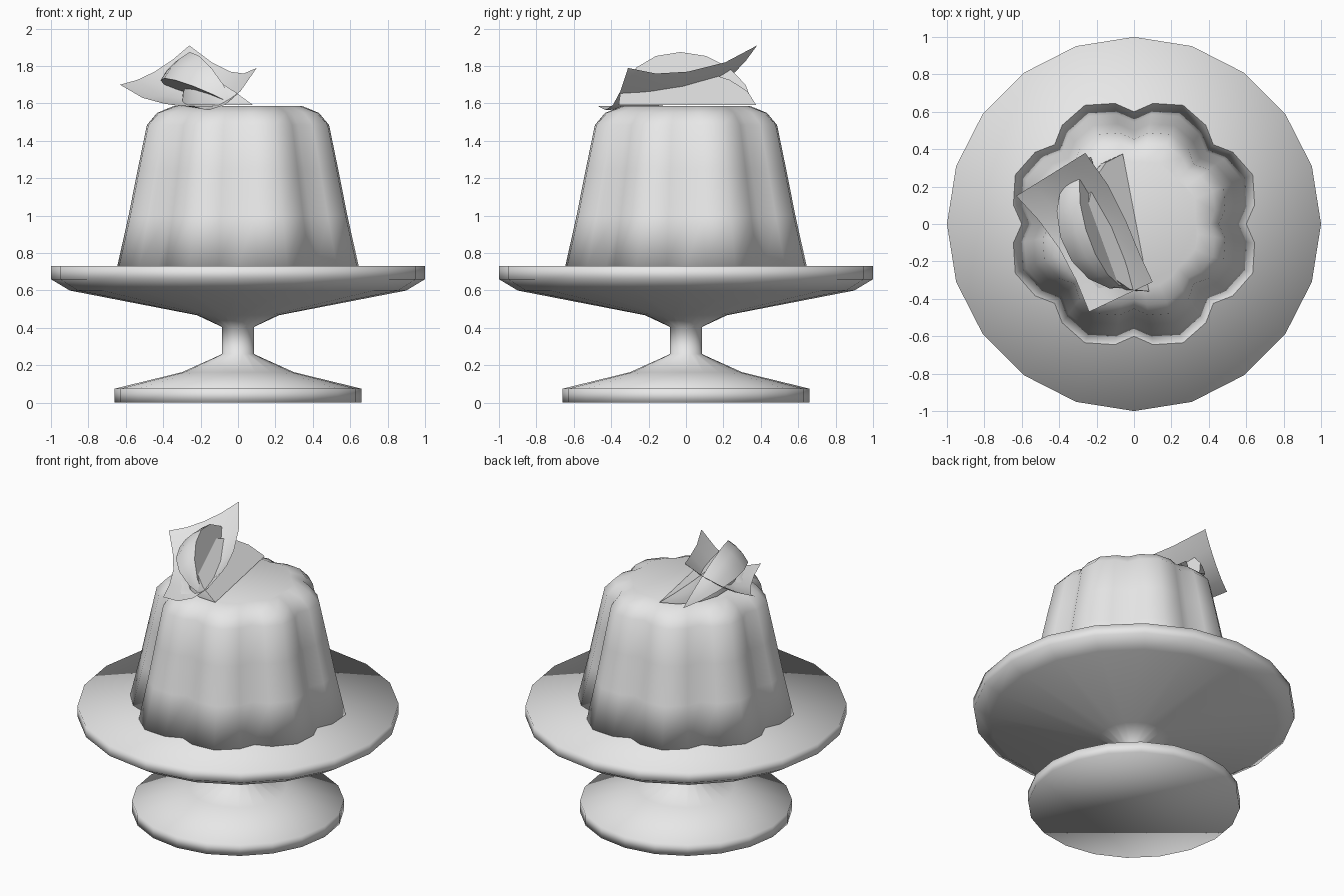
import bpy, bmesh, math
from mathutils import Vector

if "Cube" in bpy.data.objects:
    bpy.data.objects.remove(bpy.data.objects["Cube"])

grey = bpy.data.materials.new("plain_grey")
grey.diffuse_color = (0.8, 0.8, 0.8, 1)
grey.use_nodes = True
grey.node_tree.nodes["Principled BSDF"].inputs["Base Color"].default_value = grey.diffuse_color


def finish(name, bm, angle=180, recalc=True):
    """Turn a bmesh into a smooth shaded object."""
    if recalc:
        bmesh.ops.recalc_face_normals(bm, faces=bm.faces)
    me = bpy.data.meshes.new(name)
    bm.to_mesh(me)
    bm.free()
    me.materials.append(grey)
    ob = bpy.data.objects.new(name, me)
    bpy.context.collection.objects.link(ob)
    bpy.ops.object.select_all(action='DESELECT')
    ob.select_set(True)
    bpy.context.view_layer.objects.active = ob
    if angle < 180:
        bpy.ops.object.shade_smooth_by_angle(angle=math.radians(angle))
    else:
        bpy.ops.object.shade_smooth()
    return ob


def loft(bm, rings, closed=True):
    """Bridge rows of points with quads and return the rows of vertices."""
    rows = [[bm.verts.new(p) for p in ring] for ring in rings]
    for a, b in zip(rows, rows[1:]):
        n = len(a)
        for i in range(n if closed else n - 1):
            j = (i + 1) % n
            bm.faces.new((a[i], a[j], b[j], b[i]))
    return rows


def polar(r, angle, z):
    return Vector((r * math.cos(angle), r * math.sin(angle), z))


# cake stand: turned foot, stem and plate
profile = [(0.66, 0), (0.66, 0.075), (0.30, 0.163), (0.085, 0.26), (0.085, 0.405),
           (0.22, 0.468), (0.90, 0.60), (1.0, 0.66), (1.0, 0.73)]
SIDES = 20
bm = bmesh.new()
rows = loft(bm, [[polar(r, math.tau * i / SIDES, z) for i in range(SIDES)] for r, z in profile])
bm.faces.new(rows[0])
centre = bm.verts.new((0, 0, 0.73))
for i in range(SIDES):
    bm.faces.new((rows[-1][i], rows[-1][(i + 1) % SIDES], centre))
finish("cake_stand", bm)

# pudding: eight moulded lobes, tapering upward with a rounded shoulder
lobe = [(0, 0.60), (9, 0.653), (22.5, 0.687), (36, 0.653)]
levels = [(0.732, 1, 1), (1.0, 0.907, 1), (1.25, 0.83, 1), (1.485, 0.755, 1),
          (1.55, 0.67, 0.85), (1.587, 0.53, 0.5)]
bm = bmesh.new()
rows = loft(bm, [[polar(s * (0.65 + (r - 0.65) * f), math.radians(45 * k + a), z)
                  for k in range(8) for a, r in lobe] for z, s, f in levels])
bm.faces.new(rows[0])
bm.faces.new(rows[-1])
finish("pudding", bm)


def fruit_slice(name, tip_a, tip_b, low, high):
    """Wedge of a round fruit between two tips; low and high are its tilt in degrees."""
    a, b = Vector(tip_a), Vector(tip_b)
    mid, axis = (a + b) / 2, (b - a) / 2
    side = Vector((-axis.y, axis.x, 0)).normalized()
    bm = bmesh.new()
    va, vb, steps = bm.verts.new(a), bm.verts.new(b), 8
    core = [bm.verts.new(mid + axis * -math.cos(math.pi * i / steps)) for i in range(1, steps)]
    arcs = []
    for k in range(4):
        t = math.radians(low + (high - low) * k / 3)
        out = (side * math.cos(t) + Vector((0, 0, math.sin(t)))) * 0.315
        arcs.append([bm.verts.new(mid + axis * -math.cos(math.pi * i / steps)
                                  + out * math.sin(math.pi * i / steps)) for i in range(1, steps)])
    loop = [core] + arcs
    for p, q in zip(loop, loop[1:] + loop[:1]):
        for i in range(steps - 2):
            bm.faces.new((p[i], p[i + 1], q[i + 1], q[i]))
        bm.faces.new((va, p[0], q[0]))
        bm.faces.new((vb, p[-1], q[-1]))
    return finish(name, bm, 40)


# two fruit slices leaning on each other
fruit_slice("fruit_slice_right", (0.08, -0.36, 1.592), (-0.06, 0.375, 1.592), 0, 37)
fruit_slice("fruit_slice_left", (-0.02, -0.34, 1.592), (-0.23, 0.36, 1.592), 27, 64)

# curled wafer: a sheet sagging between its two long edges
outer = [(-0.63, 0.15, 1.70), (-0.51, 0.02, 1.63), (-0.40, -0.13, 1.60),
         (-0.31, -0.30, 1.59), (-0.24, -0.47, 1.585)]
inner = [(-0.26, 0.38, 1.91), (-0.14, 0.21, 1.82), (-0.04, 0.01, 1.77),
         (0.03, -0.16, 1.76), (0.10, -0.31, 1.79)]
bm = bmesh.new()
sheet = []
for i, (p, q) in enumerate(zip(outer, inner)):
    sag = 0.035 + 0.06 * i / 4
    sheet.append([Vector(p).lerp(Vector(q), u / 4) - Vector((0, 0, sag * u * (4 - u) / 4))
                  for u in range(5)])
loft(bm, sheet, closed=False)
finish("wafer", bm, recalc=False)
